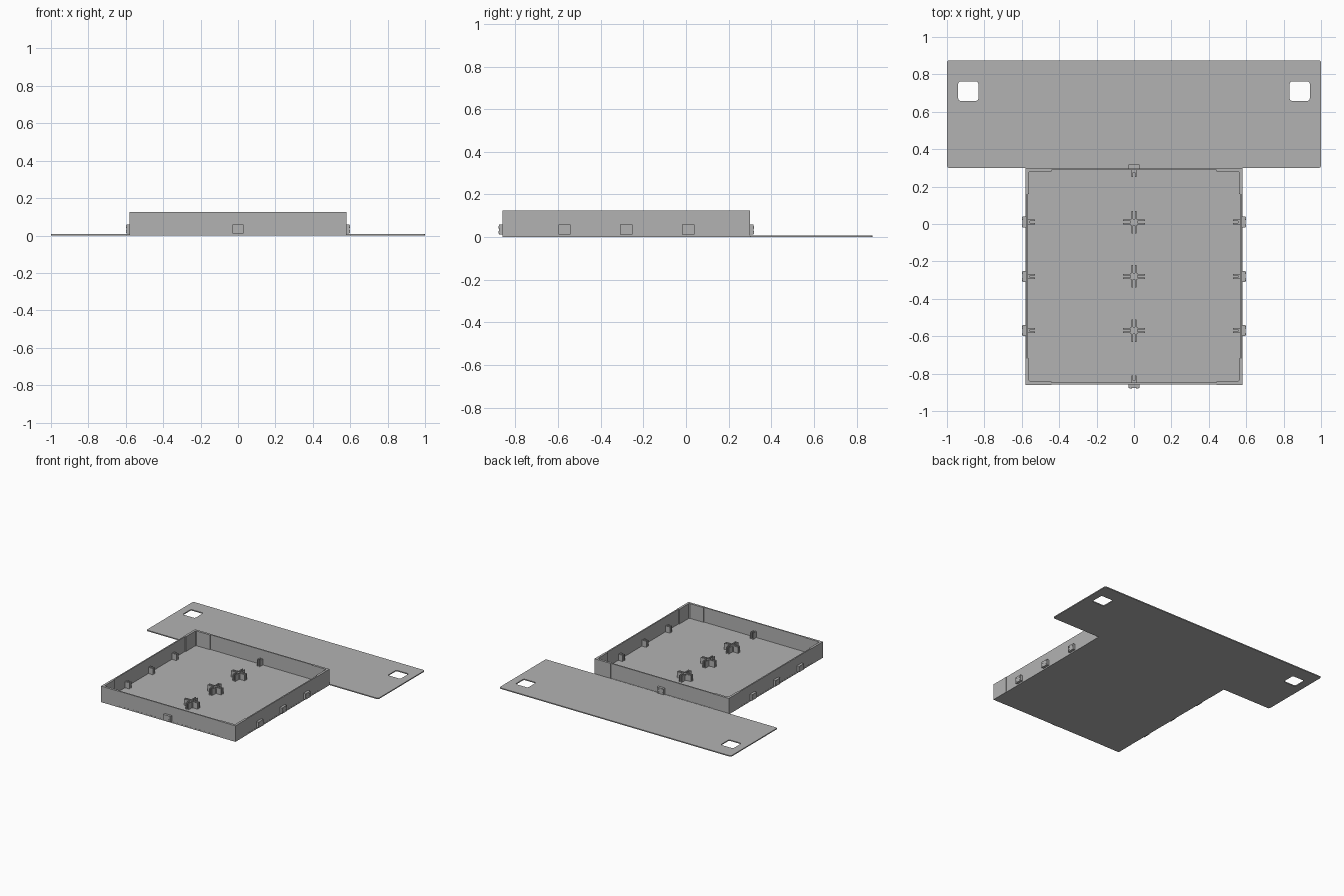
import bpy, bmesh, math
from mathutils import Matrix, Vector

cube = bpy.data.objects.get("Cube")
if cube:
    bpy.data.objects.remove(cube, do_unlink=True)

grey = bpy.data.materials.new("plain grey")
grey.use_nodes = True
colour = (0.45, 0.45, 0.45, 1)
grey.diffuse_color = colour
grey.node_tree.nodes["Principled BSDF"].inputs["Base Color"].default_value = colour


def finish(name, bm):
    bmesh.ops.recalc_face_normals(bm, faces=bm.faces)
    mesh = bpy.data.meshes.new(name)
    bm.to_mesh(mesh)
    bm.free()
    mesh.materials.append(grey)
    obj = bpy.data.objects.new(name, mesh)
    bpy.context.collection.objects.link(obj)
    return obj


def prism(name, points, z0, z1):
    """Extrude a flat outline upwards."""
    bm = bmesh.new()
    face = bm.faces.new([bm.verts.new((x, y, z0)) for x, y in points])
    top = bmesh.ops.extrude_face_region(bm, geom=[face])["geom"]
    bmesh.ops.translate(bm, vec=(0, 0, z1 - z0),
                        verts=[v for v in top if isinstance(v, bmesh.types.BMVert)])
    return finish(name, bm)


def rounded_rect(cx, cy, w, d, r, steps=5):
    points = []
    for i, (sx, sy) in enumerate([(1, 1), (-1, 1), (-1, -1), (1, -1)]):
        for s in range(steps + 1):
            a = math.pi / 2 * (i + s / steps)
            points.append((cx + sx * (w / 2 - r) + r * math.cos(a),
                           cy + sy * (d / 2 - r) + r * math.sin(a)))
    return points


def add_box(bm, lo, hi, place=Matrix()):
    lo, hi = Vector(lo), Vector(hi)
    bmesh.ops.create_cube(bm, size=1, matrix=place @ Matrix.Translation((lo + hi) / 2)
                          @ Matrix.Diagonal((*(hi - lo), 1)))


# Tray dimensions
HALF, MID_Y, TOP, FLOOR = 0.58, -0.28, 0.125, 0.01
CORNER_IN, CORNER_LEN = 0.562, 0.14
CLIP_ROWS = (0.01, MID_Y, -0.57)

# Wide back plate with two rounded windows
plate = prism("back_plate", rounded_rect(0, 0.5875, 2.0, 0.575, 0.012), 0, 0.008)
for side in (-1, 1):
    cutter = prism("window_cutter", rounded_rect(side * 0.886, 0.71, 0.108, 0.104, 0.014), -0.1, 0.1)
    cutter.hide_render = True
    cutter.hide_viewport = True
    cutter.display_type = 'WIRE'
    cut = plate.modifiers.new("window", 'BOOLEAN')
    cut.operation, cut.object, cut.solver = 'DIFFERENCE', cutter, 'EXACT'

# Tray floor
bm = bmesh.new()
add_box(bm, (-HALF + 0.001, MID_Y - HALF + 0.001, 0), (HALF - 0.001, MID_Y + HALF, FLOOR))
finish("tray_floor", bm)

# Four wall panels and four thicker L-shaped corners
for i, side in enumerate(("left", "back", "right", "front")):
    turn = Matrix.Translation((0, MID_Y, 0)) @ Matrix.Rotation(i * math.pi / 2, 4, 'Z')
    bm = bmesh.new()
    run = HALF - CORNER_LEN
    add_box(bm, (0.568, -run, FLOOR), (HALF - 0.002, run, TOP), turn)
    finish(side + "_wall", bm)
    inner, end = CORNER_IN, HALF - CORNER_LEN
    outline = [(HALF, end), (HALF, HALF), (end, HALF), (end, inner),
               (inner - 0.006, inner), (inner, inner - 0.006), (inner, end)]
    corner = prism(side + "_corner", outline, 0, TOP)
    corner.matrix_world = turn


def wall_clip(name, x, y, angle):
    """Outer bracket with four bolt heads, and twin fins inside the wall."""
    place = Matrix.Translation((x, y, 0)) @ Matrix.Rotation(angle, 4, 'Z')
    bm = bmesh.new()
    add_box(bm, (-0.004, -0.029, 0.012), (0.017, 0.029, 0.058), place)
    for s in (-1, 1):
        add_box(bm, (-0.05, s * 0.009 - 0.004, FLOOR), (-0.008, s * 0.009 + 0.004, 0.058), place)
        for z in (0.023, 0.047):
            bolt = Matrix.Translation((0.017, s * 0.018, z)) @ Matrix.Rotation(math.pi / 2, 4, 'Y')
            bmesh.ops.create_cone(bm, cap_ends=True, segments=12, radius1=0.006, radius2=0.006,
                                  depth=0.003, matrix=place @ bolt)
    add_box(bm, (-0.024, -0.012, FLOOR), (-0.008, 0.012, 0.05), place)
    finish(name, bm)


for row, y in enumerate(CLIP_ROWS, 1):
    wall_clip(f"left_clip_{row}", HALF, y, 0)
    wall_clip(f"right_clip_{row}", -HALF, y, math.pi)
wall_clip("back_clip", 0, MID_Y + HALF, math.pi / 2)
wall_clip("front_clip", 0, MID_Y - HALF, -math.pi / 2)

# Cross-shaped holders on the floor: twin fins in four directions
for row, y in enumerate(CLIP_ROWS, 1):
    bm = bmesh.new()
    for i in range(4):
        arm = Matrix.Translation((0, y, 0)) @ Matrix.Rotation(i * math.pi / 2, 4, 'Z')
        for s in (-1, 1):
            add_box(bm, (0.013, s * 0.009 - 0.004, FLOOR), (0.06, s * 0.009 + 0.004, 0.058), arm)
    add_box(bm, (-0.018, -0.018, FLOOR), (0.018, 0.018, 0.05), Matrix.Translation((0, y, 0)))
    finish(f"cross_holder_{row}", bm)
